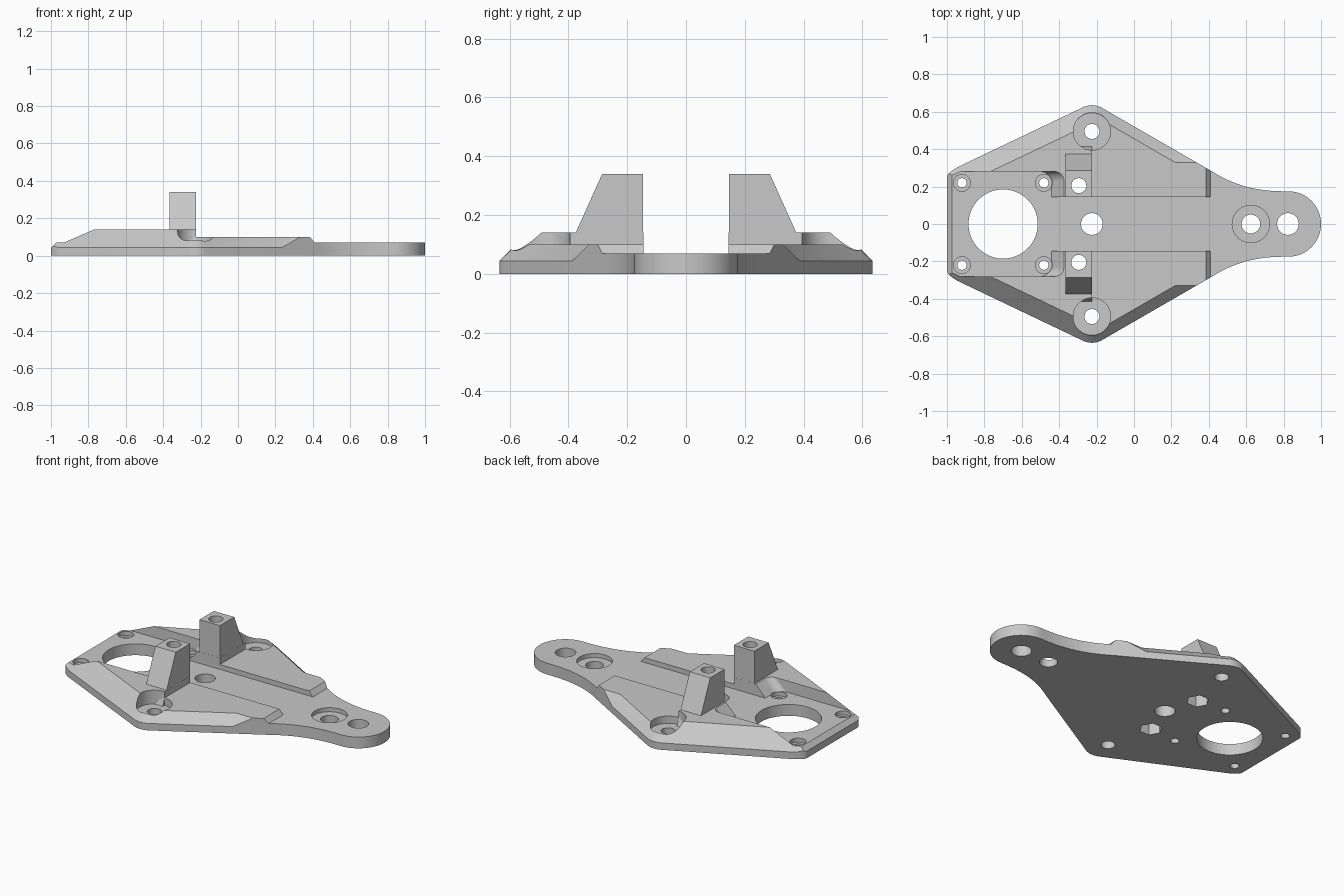
import bpy, bmesh
from math import sin, cos, tan, pi, radians

cube = bpy.data.objects.get("Cube")
if cube:
    bpy.data.objects.remove(cube)

grey = bpy.data.materials.new("light_grey")
grey.use_nodes = True
grey.diffuse_color = (0.58, 0.58, 0.58, 1)
grey.node_tree.nodes["Principled BSDF"].inputs["Base Color"].default_value = (0.58, 0.58, 0.58, 1)


def loft(name, low, high, z0, z1, side=1):
    """Solid between two outlines with equal point counts; side=-1 mirrors in y."""
    bm = bmesh.new()
    a = [bm.verts.new((x, y * side, z0)) for x, y in low]
    b = [bm.verts.new((x, y * side, z1)) for x, y in high]
    bm.faces.new(a)
    bm.faces.new(b)
    for i in range(len(a)):
        j = (i + 1) % len(a)
        bm.faces.new((a[i], a[j], b[j], b[i]))
    bmesh.ops.recalc_face_normals(bm, faces=bm.faces)
    mesh = bpy.data.meshes.new(name)
    bm.to_mesh(mesh)
    bm.free()
    mesh.materials.append(grey)
    obj = bpy.data.objects.new(name, mesh)
    bpy.context.collection.objects.link(obj)
    return obj


def rect(x0, x1, y0, y1):
    return [(x0, y0), (x1, y0), (x1, y1), (x0, y1)]


def box(name, x0, x1, y0, y1, z0, z1):
    return loft(name, rect(x0, x1, y0, y1), rect(x0, x1, y0, y1), z0, z1)


def arc(cx, cy, r, start, end, n):
    """Points on an arc, angles in degrees."""
    steps = [radians(start + (end - start) * i / n) for i in range(n + 1)]
    return [(cx + r * cos(t), cy + r * sin(t)) for t in steps]


def mirrored(half):
    """Close a half outline by reflecting it in the x axis."""
    return half + [(x, -y) for x, y in reversed(half) if y > 0]


def combine(target, other, operation="DIFFERENCE"):
    mod = target.modifiers.new(other.name, "BOOLEAN")
    mod.operation = operation
    mod.solver = "EXACT"
    mod.object = other
    bpy.context.view_layer.objects.active = target
    bpy.ops.object.modifier_apply(modifier=mod.name)
    bpy.data.objects.remove(other)


def drill(x, y, r, z0=-0.1, z1=0.5, sides=40, turn=3):
    ring = arc(x, y, r, turn, 360 + turn, sides)[:-1]
    combine(plate, loft("drill", ring, ring, z0, z1))


# Shared wing geometry: rounded tip and the two straight edges leaving it
TIP_X, TIP_Y, TIP_R = -0.225, 0.525, 0.11
LEFT, RIGHT = 115.5, 60.0


def edge_y(x, angle, inset):
    """Height of a straight edge, moved inwards by inset, at position x."""
    t, r = radians(angle), TIP_R - inset
    return TIP_Y + r * sin(t) - (x - TIP_X - r * cos(t)) / tan(t)


def edge_x(y, angle, inset):
    t, r = radians(angle), TIP_R - inset
    return TIP_X + r * cos(t) - (y - TIP_Y - r * sin(t)) * tan(t)


# Plate outline: rounded rear corner, wing tip, sweeping neck, round nose
half = [(-1, 0.255), (-0.99, 0.272), (-0.968, 0.289)]
half += [(-0.945, edge_y(-0.945, LEFT, 0))]
half += arc(TIP_X, TIP_Y, TIP_R, LEFT, RIGHT, 12)
p0, p1, p2 = (0.42, edge_y(0.42, RIGHT, 0)), (0.58, 0.176), (0.79, 0.175)
for i in range(13):
    t = i / 12
    half.append(tuple((1 - t) ** 2 * a + 2 * t * (1 - t) * b + t * t * c
                      for a, b, c in zip(p0, p1, p2)))
half += arc(0.825, 0, 0.175, 90, 0, 16)
outline = mirrored(half)
plate = loft("mounting_plate", outline, outline, 0, 0.14)

# Wing tip holes with wide counterbores
for side in (1, -1):
    drill(TIP_X, 0.495 * side, 0.1, 0.055)
    drill(TIP_X, 0.495 * side, 0.04)


# Motor pocket section with rounded corners; its end wall slopes
def pocket_section(x, r):
    return mirrored([(-1.2, 0.28)] + arc(x - r, 0.28 - r, r, 90, 0, 10))


# Pocket, middle channel, lower front wings and thin nose
combine(plate, loft("pocket", pocket_section(-0.44, 0.06), pocket_section(-0.366, 0.045), 0.07, 0.15))
combine(plate, box("channel", -1.3, 1.2, -0.145, 0.145, 0.07, 0.3))
combine(plate, box("step", TIP_X, 1.2, -1, 1, 0.10, 0.3))
combine(plate, loft("nose_cut", rect(0.41, 1.2, -1, 1), rect(0.343, 1.2, -1, 1), 0.07, 0.15))


# Edge chamfer section at a given height
def chamfer_section(z):
    d = z - 0.043
    x, y = -1 + d, 0.43 - z
    pts = [(x, -0.02), (x, edge_y(x, LEFT, d))]
    pts += arc(TIP_X, TIP_Y, TIP_R - d, LEFT, RIGHT, 12)
    pts += [(edge_x(y, RIGHT, d), y), (1.3, y), (1.3, 1), (-1.4, 1), (-1.4, -0.02)]
    return pts


for side in (1, -1):
    combine(plate, loft("chamfer", chamfer_section(0.038), chamfer_section(0.148), 0.038, 0.148, side))

# Tapered posts with bolt holes and hexagonal nut recesses
for side in (1, -1):
    combine(plate, loft("post", rect(-0.365, TIP_X - 0.0005, 0.1455, 0.42),
                        rect(-0.365, TIP_X - 0.0005, 0.1455, 0.285), 0.04, 0.34, side), "UNION")
    drill(-0.295, 0.205 * side, 0.04)
    drill(-0.295, 0.205 * side, 0.065, -0.1, 0.14, 6, 0)

# Motor screw holes in mirrored pairs
for side in (1, -1):
    for x in (-0.92, -0.482):
        drill(x, 0.22 * side, 0.045, 0.045)
        drill(x, 0.22 * side, 0.025)

# Holes along the centre line
drill(-0.7, 0, 0.185, sides=64)
drill(TIP_X, 0, 0.058)
drill(0.625, 0, 0.1, 0.045)
drill(0.625, 0, 0.05)
drill(0.823, 0, 0.058)

bpy.ops.object.select_all(action="DESELECT")
plate.select_set(True)
bpy.context.view_layer.objects.active = plate
bpy.ops.object.shade_smooth_by_angle(angle=radians(25))
